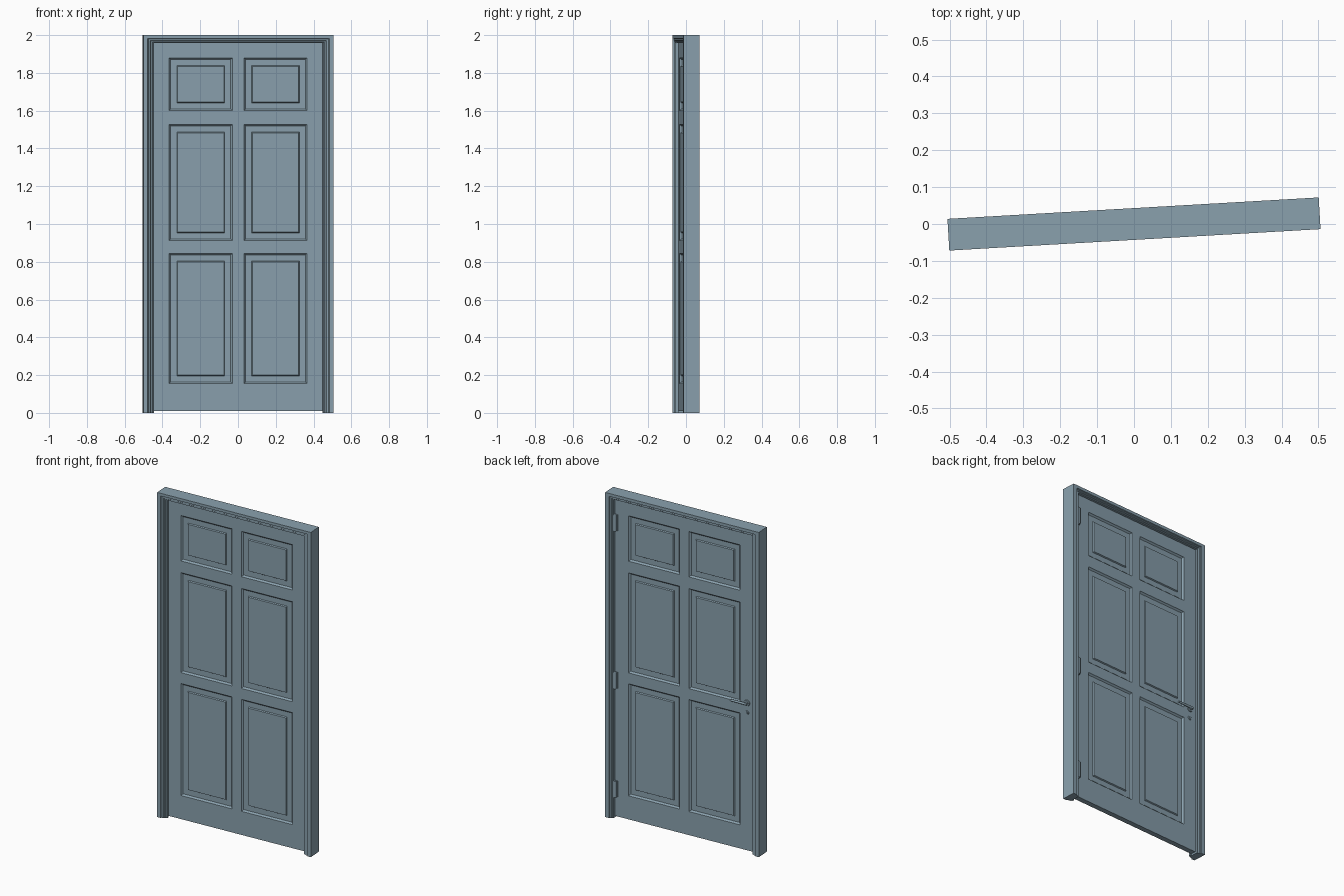
import bpy, bmesh, math
from mathutils import Matrix, Vector

if "Cube" in bpy.data.objects:
    bpy.data.objects.remove(bpy.data.objects["Cube"])

TURN = Matrix.Rotation(math.radians(3.3), 4, 'Z')   # whole door stands slightly turned
HALF = 0.504                                        # half outer width
DOOR_F, DOOR_B = -0.014, 0.018                      # door front and back faces

paint = bpy.data.materials.new("slate_paint")
paint.diffuse_color = (0.253, 0.355, 0.42, 1)
paint.use_nodes = True
paint.node_tree.nodes["Principled BSDF"].inputs["Base Color"].default_value = paint.diffuse_color


def finish(bm, name, smooth=False):
    bmesh.ops.remove_doubles(bm, verts=bm.verts, dist=1e-5)
    bmesh.ops.recalc_face_normals(bm, faces=bm.faces)
    bm.transform(TURN)
    me = bpy.data.meshes.new(name)
    bm.to_mesh(me)
    bm.free()
    me.materials.append(paint)
    ob = bpy.data.objects.new(name, me)
    bpy.context.collection.objects.link(ob)
    if smooth:
        bpy.context.view_layer.objects.active = ob
        ob.select_set(True)
        bpy.ops.object.shade_smooth_by_angle(angle=math.radians(35))
        ob.select_set(False)
    return ob


def box(bm, lo, hi):
    lo, hi = Vector(lo), Vector(hi)
    m = Matrix.Translation((lo + hi) / 2) @ Matrix.Diagonal((*(hi - lo), 1))
    bmesh.ops.create_cube(bm, size=1, matrix=m)


def rod(bm, a, b, r1, r2=None, seg=20):
    a, b = Vector(a), Vector(b)
    d = b - a
    m = Matrix.Translation((a + b) / 2) @ d.to_track_quat('Z', 'Y').to_matrix().to_4x4()
    bmesh.ops.create_cone(bm, cap_ends=True, segments=seg, radius1=r1,
                          radius2=r1 if r2 is None else r2, depth=d.length, matrix=m)


# Frame: stepped jamb profile (inward, depth) swept up, across and down with mitres
profile = [(0, -.043), (.022, -.043), (.026, -.036), (.036, -.036), (.040, -.031),
           (.048, -.031), (.052, -.025), (.056, -.025), (.056, DOOR_F), (.048, DOOR_F),
           (.048, .031), (.040, .031), (.036, .036), (.028, .036), (.024, .043), (0, .043)]
bm = bmesh.new()
stations = []
for side, top in ((-1, 0), (-1, 1), (1, 1), (1, 0)):
    stations.append([bm.verts.new((side * (HALF - u), y, (2 - 0.76 * u) if top else 0))
                     for u, y in profile])
n = len(profile)
for a, b in zip(stations, stations[1:]):
    for i in range(n):
        j = (i + 1) % n
        bm.faces.new((a[i], a[j], b[j], b[i]))
bm.faces.new(stations[0])
bm.faces.new(stations[-1])
finish(bm, "door_frame")

# Door leaf: grid of stiles and rails with six raised panels on both faces
DX = HALF - .050
xs = [-DX, -.366, -.031, .031, .366, DX]
zs = [.01, .155, .845, .912, 1.528, 1.60, 1.88, 1.962]
steps = [(0, 0), (.003, .004), (.009, .010), (.041, .010), (.045, .003)]  # inset, sink
bm = bmesh.new()


def quad(pts):
    bm.faces.new([bm.verts.new(p) for p in pts])


def rect(x0, x1, z0, z1, y):
    return [(x0, y, z0), (x1, y, z0), (x1, y, z1), (x0, y, z1)]


for face_y, inward in ((DOOR_F, 1), (DOOR_B, -1)):
    for i, (x0, x1) in enumerate(zip(xs, xs[1:])):
        for k, (z0, z1) in enumerate(zip(zs, zs[1:])):
            if i % 2 and k % 2:
                rings = [rect(x0 + t, x1 - t, z0 + t, z1 - t, face_y + inward * d)
                         for t, d in steps]
                for a, b in zip(rings, rings[1:]):
                    for e in range(4):
                        f = (e + 1) % 4
                        quad((a[e], a[f], b[f], b[e]))
                quad(rings[-1])
            else:
                quad(rect(x0, x1, z0, z1, face_y))
# door edges
for z0, z1 in zip(zs, zs[1:]):
    for x in (xs[0], xs[-1]):
        quad(((x, DOOR_F, z0), (x, DOOR_B, z0), (x, DOOR_B, z1), (x, DOOR_F, z1)))
for x0, x1 in zip(xs, xs[1:]):
    for z in (zs[0], zs[-1]):
        quad(((x0, DOOR_F, z), (x1, DOOR_F, z), (x1, DOOR_B, z), (x0, DOOR_B, z)))
finish(bm, "door_leaf")

# Hinges: knuckle with pins and two leaves, on the back at the right
for i, z in enumerate((.18, .85, 1.82)):
    bm = bmesh.new()
    x, y, h = DX - .004, DOOR_B + .008, .050
    rod(bm, (x, y, z - h), (x, y, z + h), .009, seg=16)
    for s in (-1, 1):
        rod(bm, (x, y, z + s * h), (x, y, z + s * (h + .006)), .006, .003, seg=16)
    box(bm, (x - .014, DOOR_B - .001, z - h), (x, DOOR_B + .003, z + h))
    box(bm, (x, DOOR_B, z - h), (x + .005, DOOR_B + .014, z + h))
    finish(bm, f"hinge_{i + 1}", True)

# Lever handle on the back
HX, HZ = -.412, .918
bm = bmesh.new()
rod(bm, (HX, DOOR_B - .001, HZ), (HX, DOOR_B + .005, HZ), .019, .017)
rod(bm, (HX, DOOR_B, HZ), (HX, DOOR_B + .022, HZ), .008)
rod(bm, (HX - .008, DOOR_B + .017, HZ), (HX + .100, DOOR_B + .017, HZ), .0075, .006)
finish(bm, "lever_handle", True)

# Lock cover below the handle
bm = bmesh.new()
rod(bm, (HX, DOOR_B - .001, .858), (HX, DOOR_B + .005, .858), .013, .011)
rod(bm, (HX, DOOR_B, .858), (HX, DOOR_B + .008, .858), .006)
finish(bm, "lock_cover", True)
